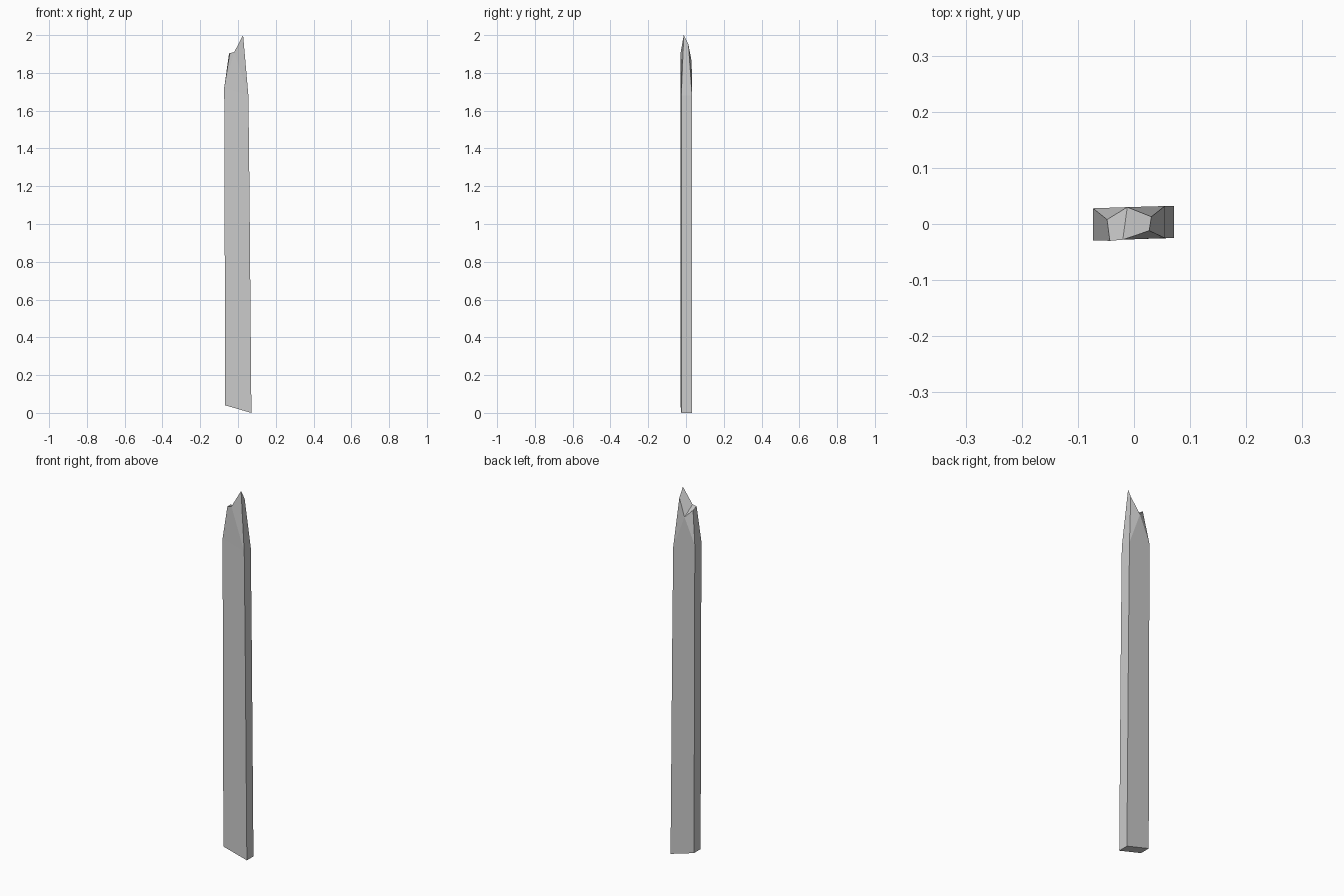
import bpy, bmesh

if "Cube" in bpy.data.objects:
    bpy.data.objects.remove(bpy.data.objects["Cube"])

# Cross-sections from bottom to shoulder: x left, x right, z left, z right
SECTIONS = [(-0.068, 0.071, 0.04, 0.0),
            (-0.071, 0.061, 1.15, 1.15),
            (-0.073, 0.055, 1.72, 1.68)]
# Broken tip: front and back edge, each left, notch, peak
TIP_FRONT = [(-0.043, -0.030, 1.905), (-0.020, -0.028, 1.91), (0.027, -0.012, 2.0)]
TIP_BACK = [(-0.048, 0.008, 1.90), (-0.012, 0.030, 1.86), (0.031, 0.013, 1.95)]

bm = bmesh.new()

# Plank body, slightly tapered with a slanted foot
rings = []
for xl, xr, zl, zr in SECTIONS:
    rings.append([bm.verts.new(c) for c in ((xl, -0.029, zl), (xr, -0.025, zr),
                                            (xr, 0.032, zr), (xl, 0.028, zl))])
bm.faces.new(rings[0][::-1])
for low, high in zip(rings, rings[1:]):
    for i in range(4):
        j = (i + 1) % 4
        bm.faces.new((low[i], low[j], high[j], high[i]))

# Splintered tip with a V-shaped notch
fl, fr, br, bl = rings[-1]
f = [bm.verts.new(c) for c in TIP_FRONT]
b = [bm.verts.new(c) for c in TIP_BACK]
for left, right, edge in ((fl, fr, f), (bl, br, b)):
    bm.faces.new((left, right, edge[1]))
    bm.faces.new((left, edge[1], edge[0]))
    bm.faces.new((right, edge[2], edge[1]))
bm.faces.new((fl, f[0], b[0], bl))
bm.faces.new((fr, br, b[2], f[2]))
for i in range(2):
    bm.faces.new((f[i], f[i + 1], b[i + 1], b[i]))

bmesh.ops.recalc_face_normals(bm, faces=bm.faces)
mesh = bpy.data.meshes.new("broken_plank")
bm.to_mesh(mesh)
bm.free()
bpy.context.collection.objects.link(bpy.data.objects.new("broken_plank", mesh))
